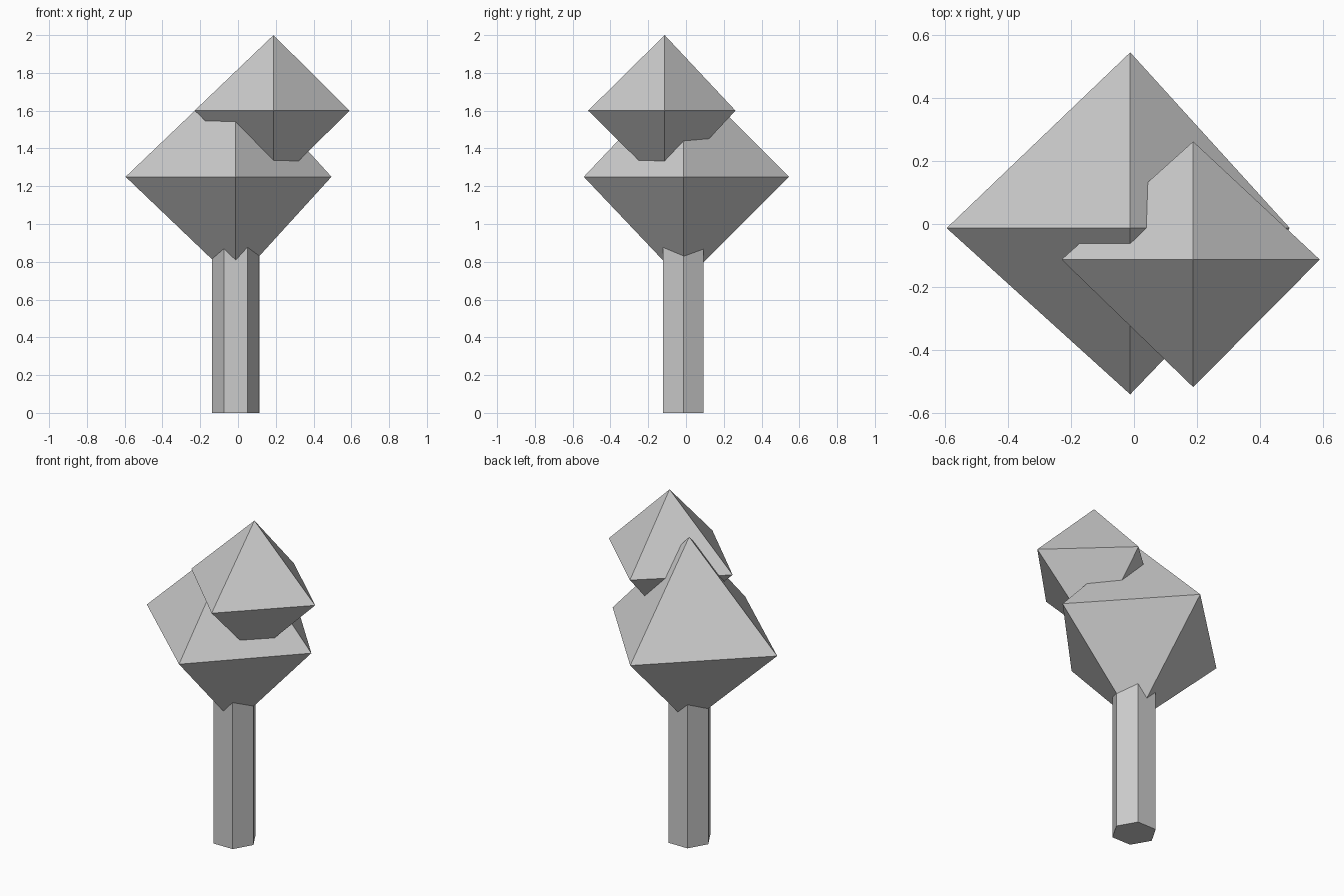
import bpy
import bmesh
from mathutils import Vector

if "Cube" in bpy.data.objects:
    bpy.data.objects.remove(bpy.data.objects["Cube"])


def octahedron(name, center, left, right, front, back, height):
    """Faceted crown with a slightly uneven reach on each side."""
    c = Vector(center)
    bm = bmesh.new()
    ring = [bm.verts.new(c + Vector(o)) for o in
            ((right, 0, 0), (0, back, 0), (-left, 0, 0), (0, -front, 0))]
    top = bm.verts.new(c + Vector((0, 0, height)))
    bottom = bm.verts.new(c - Vector((0, 0, height)))
    for i in range(4):
        a, b = ring[i], ring[(i + 1) % 4]
        bm.faces.new((a, b, top))
        bm.faces.new((b, a, bottom))
    bm.normal_update()
    mesh = bpy.data.meshes.new(name)
    bm.to_mesh(mesh)
    bm.free()
    obj = bpy.data.objects.new(name, mesh)
    bpy.context.collection.objects.link(obj)
    return obj


# Trunk: hexagonal prism with corners on the x axis, sunk into the lower crown
trunk_height = 0.95
bpy.ops.mesh.primitive_cylinder_add(
    vertices=6, radius=0.125, depth=trunk_height,
    location=(-0.0125, -0.0145, trunk_height / 2), rotation=(0, 0, 1.5707963))
bpy.context.object.name = "trunk"

# Crowns: two overlapping octahedra
octahedron("lower_crown", (-0.012, -0.013, 1.25), 0.583, 0.507, 0.528, 0.558, 0.557)
octahedron("upper_crown", (0.188, -0.113, 1.60), 0.418, 0.402, 0.405, 0.375, 0.40)
